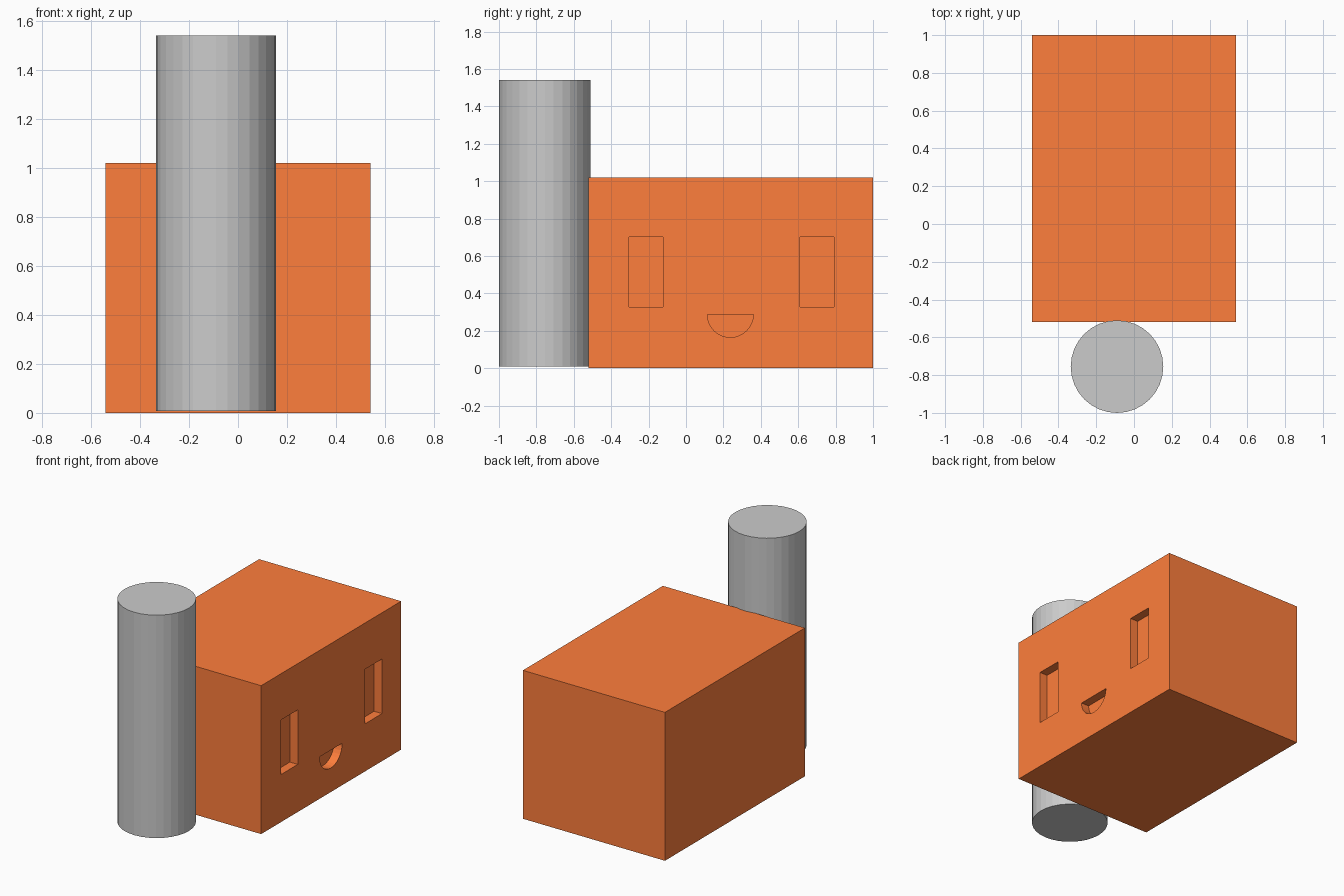
import bpy, bmesh, math

if "Cube" in bpy.data.objects:
    bpy.data.objects.remove(bpy.data.objects["Cube"])

FACE_X, DEPTH = 0.54, 0.06


def new_object(name, bm):
    bmesh.ops.recalc_face_normals(bm, faces=bm.faces)
    mesh = bpy.data.meshes.new(name)
    bm.to_mesh(mesh)
    bm.free()
    obj = bpy.data.objects.new(name, mesh)
    bpy.context.collection.objects.link(obj)
    return obj


def add_prism(bm, outline, x0, x1):
    """Extrude a (y, z) outline along x."""
    face = bm.faces.new([bm.verts.new((x0, y, z)) for y, z in outline])
    out = bmesh.ops.extrude_face_region(bm, geom=[face])["geom"]
    verts = [v for v in out if isinstance(v, bmesh.types.BMVert)]
    bmesh.ops.translate(bm, verts=verts, vec=(x1 - x0, 0, 0))


def rect(y0, y1, z0, z1):
    return [(y0, z0), (y1, z0), (y1, z1), (y0, z1)]


# Orange block
bm = bmesh.new()
add_prism(bm, rect(-0.52, 1.0, 0.0, 1.02), -FACE_X, FACE_X)
block = new_object("block", bm)
orange = bpy.data.materials.new("orange")
orange.diffuse_color = (1.0, 0.21, 0.045, 1)
orange.use_nodes = True
orange.node_tree.nodes["Principled BSDF"].inputs["Base Color"].default_value = orange.diffuse_color
block.data.materials.append(orange)

# Recess cutters: two slots and a half-round hole
half_round = [(0.237 + 0.123 * math.cos(a), 0.288 - 0.123 * math.sin(a))
              for a in (math.pi * i / 16 for i in range(17))]
bm = bmesh.new()
for outline in (rect(-0.305, -0.122, 0.327, 0.702),
                rect(0.609, 0.792, 0.327, 0.702), half_round):
    add_prism(bm, outline, FACE_X - DEPTH, FACE_X + 0.1)
cutter = new_object("recess_cutter", bm)
cutter.data.materials.append(orange)
cutter.hide_render = True
cutter.display_type = 'WIRE'

cut = block.modifiers.new("recesses", 'BOOLEAN')
cut.operation = 'DIFFERENCE'
cut.solver = 'EXACT'
cut.object = cutter

# Grey post beside the block
bpy.ops.mesh.primitive_cylinder_add(vertices=32, radius=0.245, depth=1.532,
                                    location=(-0.09, -0.755, 0.774))
bpy.context.object.name = "post"
